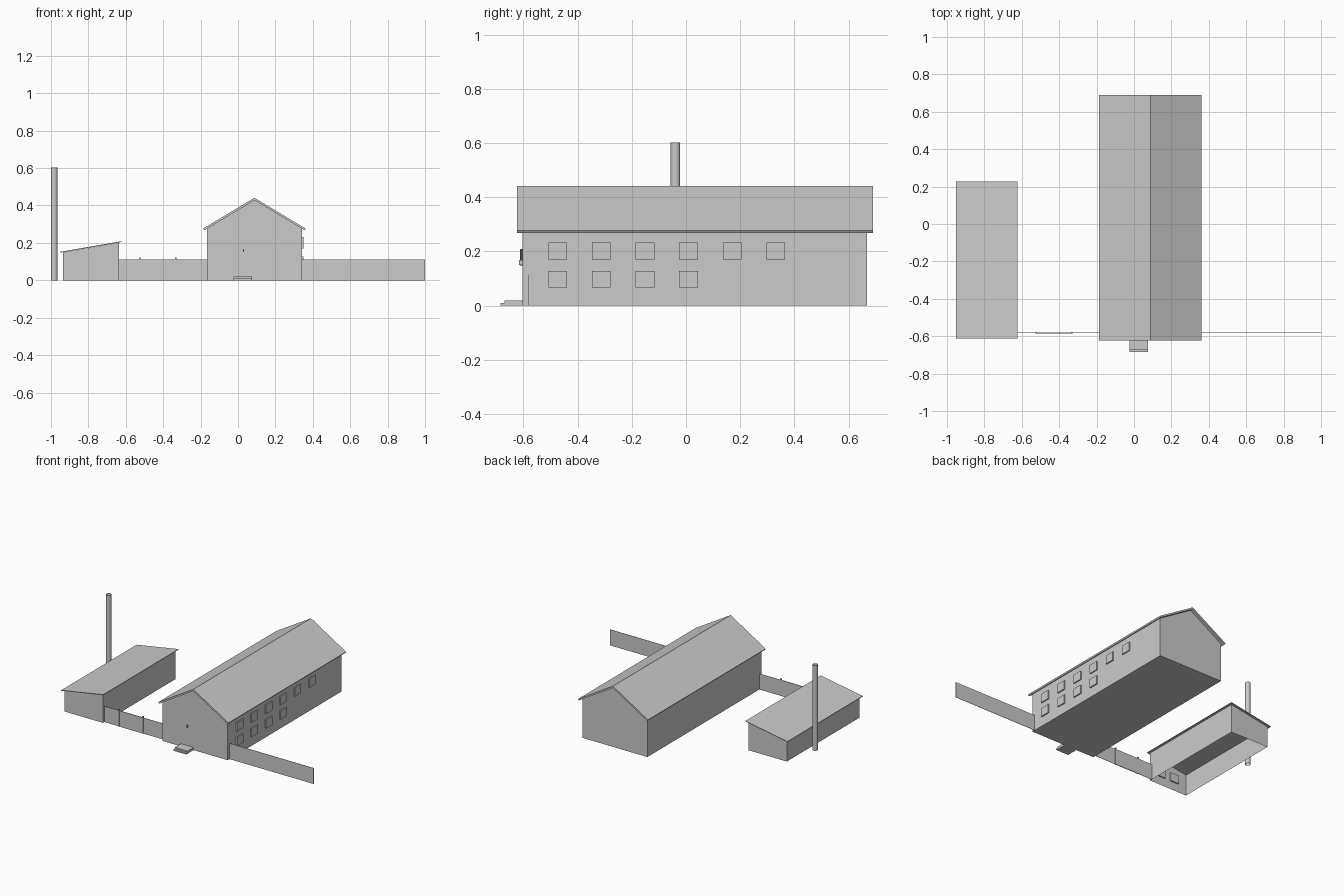
import bpy, bmesh, math
from mathutils import Vector

cube = bpy.data.objects.get("Cube")
if cube:
    bpy.data.objects.remove(cube, do_unlink=True)

grey = bpy.data.materials.new("plain_grey")
grey.use_nodes = True
grey.diffuse_color = (0.6, 0.6, 0.6, 1)
grey.node_tree.nodes["Principled BSDF"].inputs["Base Color"].default_value = (0.6, 0.6, 0.6, 1)


def finish(name, bm):
    mesh = bpy.data.meshes.new(name)
    bm.to_mesh(mesh)
    bm.free()
    mesh.materials.append(grey)
    obj = bpy.data.objects.new(name, mesh)
    bpy.context.collection.objects.link(obj)
    return obj


def prism(profile, y0, y1):
    """Extrude an x-z profile from y0 to y1."""
    bm = bmesh.new()
    face = bm.faces.new([bm.verts.new((x, y0, z)) for x, z in profile])
    out = bmesh.ops.extrude_face_region(bm, geom=[face], use_keep_orig=True)
    moved = [v for v in out["geom"] if isinstance(v, bmesh.types.BMVert)]
    bmesh.ops.translate(bm, verts=moved, vec=(0, y1 - y0, 0))
    bmesh.ops.recalc_face_normals(bm, faces=bm.faces)
    return bm


def box(name, x0, x1, y0, y1, z0, z1):
    return finish(name, prism([(x0, z0), (x1, z0), (x1, z1), (x0, z1)], y0, y1))


def recess(bm, normal, openings, depth=0.008):
    """Cut openings (u0, u1, z0, z1) into the wall facing normal and push them in."""
    normal = Vector(normal)
    u = 0 if normal.y else 1
    cuts = {(u, o[i]) for o in openings for i in (0, 1)}
    cuts |= {(2, o[i]) for o in openings for i in (2, 3)}
    for axis, pos in sorted(cuts):
        n = Vector((0, 0, 0))
        n[axis] = 1
        bmesh.ops.bisect_plane(bm, geom=bm.verts[:] + bm.edges[:] + bm.faces[:],
                               plane_co=n * pos, plane_no=n, dist=1e-5)
    bm.normal_update()
    chosen = []
    for f in bm.faces:
        c = f.calc_center_median()
        if f.normal.dot(normal) > 0.99 and any(
                o[0] < c[u] < o[1] and o[2] < c.z < o[3] for o in openings):
            chosen.append(f)
    out = bmesh.ops.extrude_face_region(bm, geom=chosen)
    moved = [v for v in out["geom"] if isinstance(v, bmesh.types.BMVert)]
    bmesh.ops.translate(bm, verts=moved, vec=-normal * depth)
    bm.normal_update()


# Main hall walls, with windows and a front door
MID, SLOPE, RIDGE, EAVE = 0.088, 0.6, 0.441, 0.274
UPPER, LOWER = (0.17, 0.232), (0.067, 0.128)
HALF, DROP = 0.254, 0.013
wall_top = RIDGE - DROP - SLOPE * HALF
hall = prism([(MID - HALF, 0), (MID + HALF, 0), (MID + HALF, wall_top),
              (MID, RIDGE - DROP), (MID - HALF, wall_top)], -0.603, 0.668)
columns = [(-0.112, -0.043), (0.003, 0.056), (0.107, 0.176), (0.219, 0.289)]
front = [c + UPPER for c in columns]
front += [c + LOWER for c in columns if c != columns[1]]
front.append(columns[1] + (0.019, LOWER[1]))
recess(hall, (0, -1, 0), front)
bays = [(-0.508 + 0.161 * i, -0.439 + 0.161 * i) for i in range(6)]
side = [b + UPPER for b in bays] + [b + LOWER for b in bays[:4]]
for sx in (1, -1):
    recess(hall, (sx, 0, 0), side)
finish("hall_walls", hall)

# Main gabled roof with square-cut eaves
low = RIDGE - SLOPE * EAVE
inner = EAVE - 0.006
low_in = RIDGE - DROP - SLOPE * inner
finish("hall_roof", prism([(MID - EAVE, low), (MID, RIDGE), (MID + EAVE, low),
                           (MID + inner, low_in), (MID, RIDGE - DROP),
                           (MID - inner, low_in)], -0.624, 0.69))

# Entrance steps and small wall bracket above the door
box("lower_step", -0.024, 0.075, -0.685, -0.603, 0, 0.01)
box("upper_step", -0.024, 0.075, -0.67, -0.603, 0.01, 0.019)
box("wall_bracket", 0.028, 0.032, -0.617, -0.603, 0.15, 0.168)

# Side shed: lean-to walls open underneath
shed = prism([(-0.936, 0), (-0.636, 0), (-0.636, 0.202), (-0.936, 0.15)], -0.598, 0.212)
floor = [f for f in shed.faces if f.normal.z < -0.9]
bmesh.ops.delete(shed, geom=floor, context="FACES")
recess(shed, (0, -1, 0), [(-0.871, -0.802, 0.059, 0.118), (-0.759, -0.69, 0.059, 0.118)])
recess(shed, (1, 0, 0), [(y - 0.034, y + 0.034, 0.059, 0.118) for y in (-0.435, -0.285, -0.135)])
finish("shed_walls", shed)
finish("shed_roof", prism([(-0.952, 0.148), (-0.623, 0.205), (-0.623, 0.209),
                           (-0.952, 0.152)], -0.613, 0.228))

# Boundary fence with a gate
for name, x0, x1 in (("fence_right", -0.636, -0.166), ("fence_left", 0.342, 1.0)):
    box(name, x0, x1, -0.583, -0.581, 0, 0.112)
box("gate", -0.52, -0.334, -0.5845, -0.5795, 0, 0.112)
for i, x in enumerate((-0.522, -0.334)):
    box(f"gate_post_{i + 1}", x - 0.004, x + 0.004, -0.586, -0.578, 0, 0.122)

# Tall open chimney tube
tube = bmesh.new()
bmesh.ops.create_cone(tube, cap_ends=False, segments=16, radius1=0.0175, radius2=0.0175, depth=0.602)
bmesh.ops.translate(tube, verts=tube.verts, vec=(-0.9825, -0.039, 0.301))
chimney = finish("chimney", tube)
for p in chimney.data.polygons:
    p.use_smooth = True
